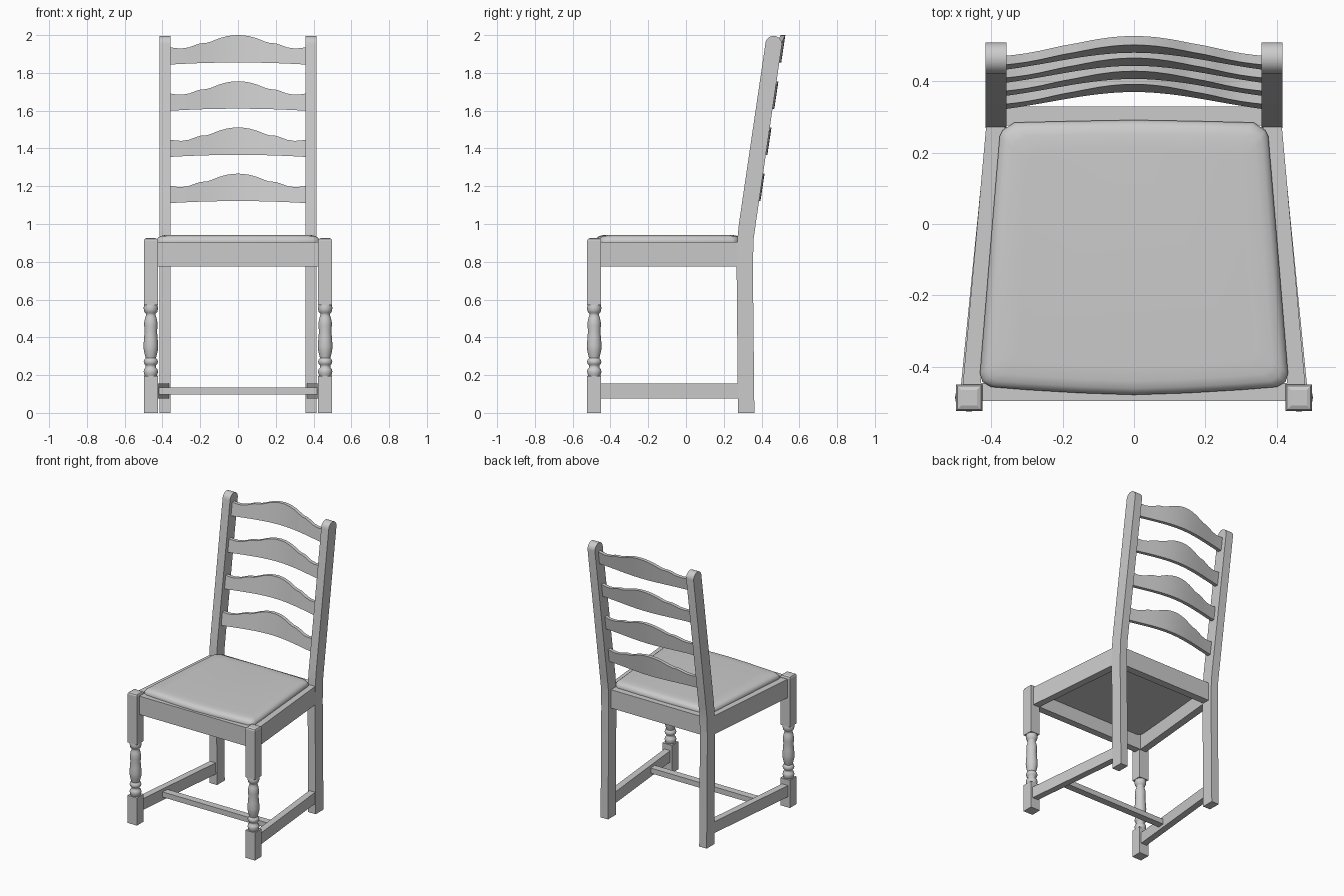
import bpy, bmesh
from math import sin, cos, pi, radians


def loft(name, rings, mirror=False, smooth=None):
    """Skin a list of equal-length closed sections and cap both ends."""
    bm = bmesh.new()
    rows = [[bm.verts.new(p) for p in r] for r in rings]
    n = len(rows[0])
    for a, b in zip(rows, rows[1:]):
        for i in range(n):
            j = (i + 1) % n
            bm.faces.new((a[i], a[j], b[j], b[i]))
    bm.faces.new(rows[0])
    bm.faces.new(rows[-1])
    bmesh.ops.recalc_face_normals(bm, faces=bm.faces)
    me = bpy.data.meshes.new(name)
    bm.to_mesh(me)
    bm.free()
    ob = bpy.data.objects.new(name, me)
    bpy.context.collection.objects.link(ob)
    if smooth:
        bpy.ops.object.select_all(action='DESELECT')
        ob.select_set(True)
        bpy.context.view_layer.objects.active = ob
        bpy.ops.object.shade_smooth_by_angle(angle=radians(smooth))
    if mirror:
        ob.modifiers.new("Mirror", 'MIRROR')
    return ob


def prism(name, outline, z0, z1, mirror=False):
    return loft(name, [[(x, y, z) for x, y in outline] for z in (z0, z1)], mirror)


def square(cx, cy, h, z):
    return [(cx - h, cy - h, z), (cx + h, cy - h, z), (cx + h, cy + h, z), (cx - h, cy + h, z)]


# Back posts: bent side profile with rounded top
side = [(0.275, 0), (0.362, 0), (0.354, 0.78), (0.358, 0.92), (0.369, 1.0)]
side += [(0.464 + 0.044 * cos(t * pi / 12), 1.952 + 0.044 * sin(t * pi / 12)) for t in range(13)]
side += [(0.28, 1.0), (0.272, 0.92), (0.268, 0.78)]
loft("back_post", [[(x, y, z) for y, z in side] for x in (0.357, 0.415)], True, 30)

# Front legs: square blocks with a turned middle
LX, LY = 0.4615, -0.486
loft("front_leg_foot", [square(LX, LY, 0.037, z) for z in (0, 0.195)], True)
loft("front_leg_block", [square(LX, LY, h, z) for h, z in
     ((0.037, 0.57), (0.037, 0.912), (0.033, 0.921), (0.022, 0.926))], True)
turning = [(0.030, 0.19), (0.035, 0.205), (0.038, 0.218), (0.035, 0.232), (0.027, 0.24),
           (0.027, 0.252), (0.034, 0.258), (0.038, 0.27), (0.034, 0.283), (0.027, 0.29),
           (0.031, 0.305), (0.037, 0.33), (0.039, 0.355), (0.036, 0.395), (0.033, 0.43),
           (0.035, 0.46), (0.035, 0.48), (0.031, 0.5), (0.026, 0.515), (0.026, 0.526),
           (0.033, 0.532), (0.037, 0.545), (0.038, 0.558), (0.034, 0.575)]
loft("front_leg_turning", [[(LX + r * cos(i * pi / 12), LY + r * sin(i * pi / 12), z)
     for i in range(24)] for r, z in turning], True, 50)

# Seat frame rails
prism("side_rail", [(0.48, -0.46), (0.413, 0.28), (0.36, 0.28), (0.43, -0.46)], 0.775, 0.905, True)
prism("front_rail", [(-0.44, -0.495), (0.44, -0.495), (0.44, -0.445), (-0.44, -0.445)], 0.775, 0.905)
prism("back_rail", [(-0.38, 0.275), (0.38, 0.275), (0.38, 0.329), (-0.38, 0.329)], 0.775, 0.905)

# Stretchers
prism("side_stretcher", [(0.485, -0.46), (0.411, 0.285), (0.365, 0.285), (0.439, -0.46)],
      0.075, 0.155, True)
prism("cross_stretcher", [(-0.43, -0.247), (0.43, -0.247), (0.43, -0.197), (-0.43, -0.197)],
      0.098, 0.135)

# Padded seat: bowed trapezoid with soft upper edges
half = [(0, -0.478), (0.15, -0.473), (0.3, -0.464), (0.4, -0.456), (0.424, -0.442), (0.431, -0.418),
        (0.404, -0.09), (0.376, 0.245), (0.368, 0.262), (0.335, 0.284), (0.17, 0.288), (0, 0.291)]
outline = half + [(-x, y) for x, y in half[-2:0:-1]]
levels = [(0.98, 0.875), (1, 0.9), (1, 0.915), (0.985, 0.927), (0.955, 0.936), (0.9, 0.941), (0.8, 0.943)]
loft("seat", [[(x * s, -0.09 + (y + 0.09) * s, z) for x, y in outline] for s, z in levels], False, 40)

# Ladder slats: wavy top edge, bowed backwards, leaning with the posts
wave = [(0, 0), (0.03, -0.0015), (0.06, -0.006), (0.1, -0.017), (0.14, -0.033), (0.165, -0.041),
        (0.2, -0.044), (0.225, -0.052), (0.26, -0.065), (0.3, -0.071), (0.33, -0.069), (0.365, -0.064)]
edge = [(-x, d) for x, d in wave[:0:-1]] + wave
for k in range(4):
    top = 2.0 - 0.2445 * k
    rings = []
    for x, d in edge:
        u = x / 0.36
        drop = 0.046 * (0.5 * u * u + 0.25 * (1 - cos(pi * u)))
        zt, zb = top + d, top - 0.145 - 0.011 * u * u
        rings.append([(x, 0.526 + 0.15 * (z - 2) - drop - t, z)
                      for z, t in ((zb, 0.025), (zt, 0.025), (zt, 0), (zb, 0))])
    loft(f"back_slat_{k + 1}", rings, False, 30)
